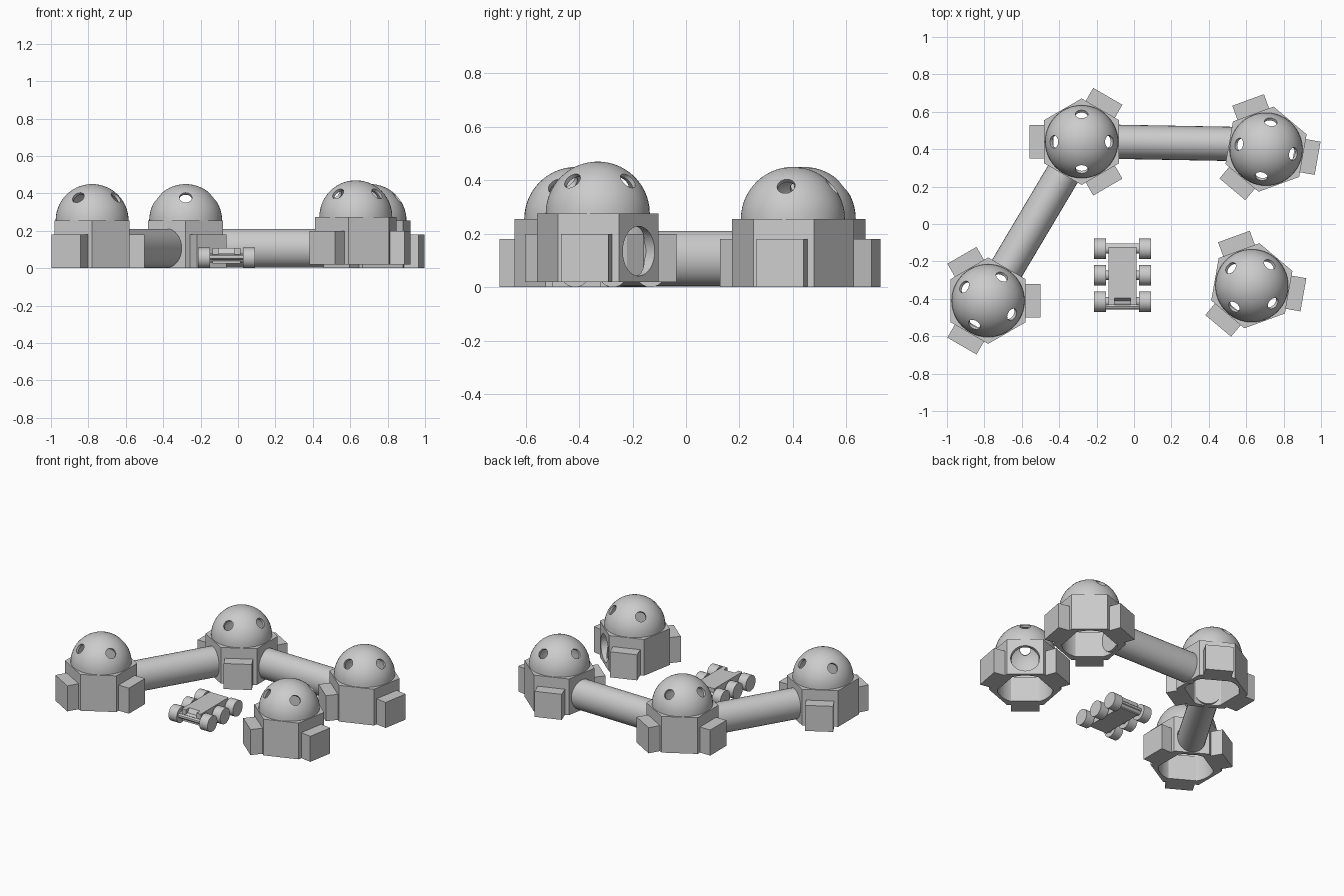
import bpy, bmesh
from math import radians, sin, cos, pi
from mathutils import Matrix, Vector

old = bpy.data.objects.get("Cube")
if old:
    bpy.data.objects.remove(old, do_unlink=True)

grey = bpy.data.materials.new("light_grey")
grey.use_nodes = True
grey.diffuse_color = (0.6, 0.6, 0.6, 1)
grey.node_tree.nodes["Principled BSDF"].inputs["Base Color"].default_value = (0.6, 0.6, 0.6, 1)


def make(name, bm):
    bmesh.ops.recalc_face_normals(bm, faces=bm.faces)
    mesh = bpy.data.meshes.new(name)
    bm.to_mesh(mesh)
    bm.free()
    mesh.materials.append(grey)
    ob = bpy.data.objects.new(name, mesh)
    bpy.context.collection.objects.link(ob)
    return ob


def activate(ob):
    bpy.ops.object.select_all(action='DESELECT')
    ob.select_set(True)
    bpy.context.view_layer.objects.active = ob


def smooth(ob):
    activate(ob)
    bpy.ops.object.shade_smooth_by_angle(angle=radians(30))
    return ob


def rod(name, start, end, radius, sides=32, squash=1):
    """Cylinder between two points; squash narrows it sideways."""
    a, b = Vector(start), Vector(end)
    bm = bmesh.new()
    bmesh.ops.create_cone(bm, cap_ends=True, segments=sides, radius1=radius,
                          radius2=radius, depth=(b - a).length)
    axis = (b - a).normalized()
    up = Vector((0, 0, 1)) if abs(axis.z) < 0.9 else Vector((0, 1, 0))
    side = up.cross(axis).normalized()
    turn = Matrix((side * squash, axis.cross(side), axis)).transposed().to_4x4()
    bm.transform(Matrix.Translation((a + b) / 2) @ turn)
    return make(name, bm)


def box(name, low, high):
    a, b = Vector(low), Vector(high)
    bm = bmesh.new()
    bmesh.ops.create_cube(bm, size=1)
    bm.transform(Matrix.Translation((a + b) / 2) @ Matrix.Diagonal((*(b - a), 1)))
    return make(name, bm)


def cut(ob, cutters):
    for cutter in cutters:
        cutter.hide_render = True
        mod = ob.modifiers.new("cut", 'BOOLEAN')
        mod.operation, mod.solver, mod.object = 'DIFFERENCE', 'EXACT', cutter
        activate(ob)
        bpy.ops.object.modifier_apply(modifier=mod.name)
        bpy.data.objects.remove(cutter, do_unlink=True)


def polar(radius, degrees, z=0.0):
    return Vector((radius * cos(radians(degrees)), radius * sin(radians(degrees)), z))


# Hexagonal base, bored out, with three round doorways
BASE_H, DOME_R, DOOR_Z = 0.255, 0.195, 0.115
bm = bmesh.new()
hexagon = bm.faces.new([bm.verts.new(polar(0.231, 30 + 60 * i)) for i in range(6)])
wall = bmesh.ops.extrude_face_region(bm, geom=[hexagon])
bmesh.ops.translate(bm, vec=(0, 0, BASE_H),
                    verts=[g for g in wall["geom"] if isinstance(g, bmesh.types.BMVert)])
base = make("module_base", bm)
doors = [rod("door_cutter", polar(0.1, a, DOOR_Z), polar(0.3, a, DOOR_Z), 0.093)
         for a in (0, 120, 240)]
cut(base, [rod("bore_cutter", (0, 0, -0.1), (0, 0, 0.4), 0.178, 48)] + doors)
smooth(base)

# Hollow dome, spun from a shell section, with four portholes
bm = bmesh.new()
STEPS = 14
arc = [(r, i * pi / 2 / STEPS) for r, order in
       ((DOME_R, range(STEPS + 1)), (0.178, range(STEPS, -1, -1))) for i in order]
ring = [bm.verts.new((r * cos(t), 0, r * sin(t) + BASE_H)) for r, t in arc]
edges = [bm.edges.new((v, ring[(i + 1) % len(ring)])) for i, v in enumerate(ring)
         if i != STEPS]
bmesh.ops.spin(bm, geom=ring + edges, cent=(0, 0, 0), axis=(0, 0, 1),
               angle=2 * pi, steps=48)
bmesh.ops.remove_doubles(bm, verts=bm.verts, dist=0.0005)
dome = make("module_dome", bm)
cut(dome, [rod("porthole_cutter", polar(0.09, a, BASE_H + 0.075),
               polar(0.21, a, BASE_H + 0.175), 0.034, 24) for a in (0, 90, 180, 270)])
smooth(dome)

# Airlock block on the +x side
block = box("airlock_block", (0.15, -0.09, 0), (0.28, 0.09, 0.18))

# Four modules share these meshes: name, position, turn
modules = [("back_right", (-0.28, 0.44, 0), 0), ("front_right", (-0.78, -0.41, 0), 60),
           ("back_left", (0.706, 0.40, 0), 170), ("front_left", (0.63, -0.33, 0.02), 50)]
for name, spot, turn in modules:
    parts = [("base", base, 0), ("dome", dome, 0)]
    parts += [(f"airlock_{i + 1}", block, 60 + 120 * i) for i in range(3)]
    for part, source, angle in parts:
        ob = bpy.data.objects.new(f"{name}_{part}", source.data)
        ob.location = spot
        ob.rotation_euler.z = radians(turn + angle)
        bpy.context.collection.objects.link(ob)
for source in (base, dome, block):
    bpy.data.objects.remove(source, do_unlink=True)

# Connecting tunnels
spots = [Vector(m[1]) for m in modules]
lift = 0.107
smooth(rod("back_tunnel", spots[0] + polar(0.16, 0, lift),
           spots[2] + polar(0.16, 170, lift), 0.104, 32, 0.88))
smooth(rod("right_tunnel", spots[0] + polar(0.16, 240, lift),
           spots[1] + polar(0.16, 60, lift), 0.104, 32, 0.88))

# Rover body with a sloped cockpit recess
RX = -0.061
body = box("rover_body", (RX - 0.074, -0.433, 0.025), (RX + 0.074, -0.123, 0.108))
bm = bmesh.new()
bmesh.ops.create_cube(bm, size=1)
bm.transform(Matrix.Translation((RX, -0.42, 0.1)) @ Matrix.Diagonal((0.085, 0.09, 0.08, 1)))
for v in bm.verts:
    if v.co.y > -0.42 and v.co.z < 0.1:
        v.co.y -= 0.05
cut(body, [make("cockpit_cutter", bm)])

# Rover axles, wheels and bumpers
for row, y in (("rear", -0.133), ("middle", -0.274), ("front", -0.415)):
    smooth(rod(f"rover_{row}_axle", (RX - 0.1, y, 0.055), (RX + 0.1, y, 0.055), 0.025, 16))
    for side, s in (("right", -1), ("left", 1)):
        smooth(rod(f"rover_{row}_{side}_wheel", (RX + s * 0.088, y, 0.055),
                   (RX + s * 0.152, y, 0.055), 0.055, 24))
for end, y in (("rear", -0.117), ("front", -0.442)):
    smooth(rod(f"rover_{end}_bumper", (RX - 0.09, y, 0.06), (RX + 0.09, y, 0.06), 0.014, 12))
